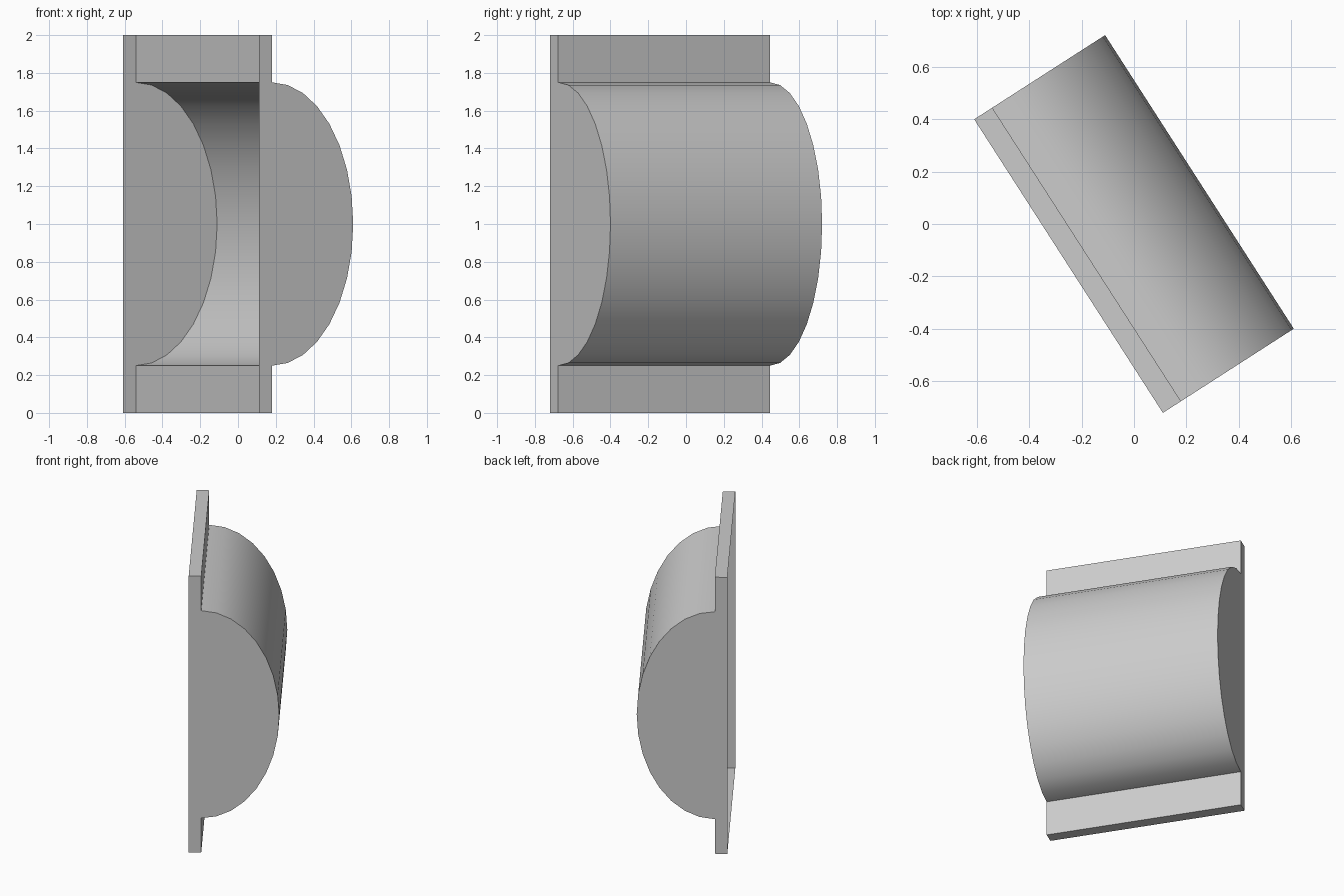
import bpy
import bmesh
import math

cube = bpy.data.objects.get("Cube")
if cube:
    bpy.data.objects.remove(cube, do_unlink=True)

LENGTH = 1.332      # along the extrusion
BACK = -0.297       # open side
FLANGE = -0.215     # outer face of the flange
BULGE = 0.512       # depth of the half-round
RADIUS = 0.75       # half height of the half-round
STEPS = 16

# Plain grey material
grey = bpy.data.materials.new("light_grey")
grey.use_nodes = True
colour = (0.6, 0.6, 0.6, 1.0)
grey.diffuse_color = colour
grey.node_tree.nodes["Principled BSDF"].inputs["Base Color"].default_value = colour

# Cross-section (depth, height): lower flange, half ellipse, upper flange
profile = [(BACK, 0), (FLANGE, 0)]
for i in range(STEPS + 1):
    a = -math.pi / 2 + math.pi * i / STEPS
    profile.append((FLANGE + BULGE * math.cos(a), 1 + RADIUS * math.sin(a)))
profile += [(FLANGE, 2), (BACK, 2)]

# Hollow shell: swept skin plus two flat ends, left open on the flat side
bm = bmesh.new()
far = [bm.verts.new((-LENGTH / 2, d, z)) for d, z in profile]
near = [bm.verts.new((LENGTH / 2, d, z)) for d, z in profile]
for i in range(len(profile) - 1):
    bm.faces.new((far[i], far[i + 1], near[i + 1], near[i]))
bm.faces.new(near)
bm.faces.new(far[::-1])

mesh = bpy.data.meshes.new("half_round_cover")
bm.to_mesh(mesh)
bm.free()
mesh.materials.append(grey)
cover = bpy.data.objects.new("half_round_cover", mesh)
bpy.context.collection.objects.link(cover)

# Turn the cover about the vertical axis
cover.rotation_euler.z = math.atan2(-1.12, 0.72)

# Smooth barrel, sharp flange and end edges
bpy.ops.object.select_all(action='DESELECT')
cover.select_set(True)
bpy.context.view_layer.objects.active = cover
bpy.ops.object.shade_smooth_by_angle(angle=math.radians(30))
